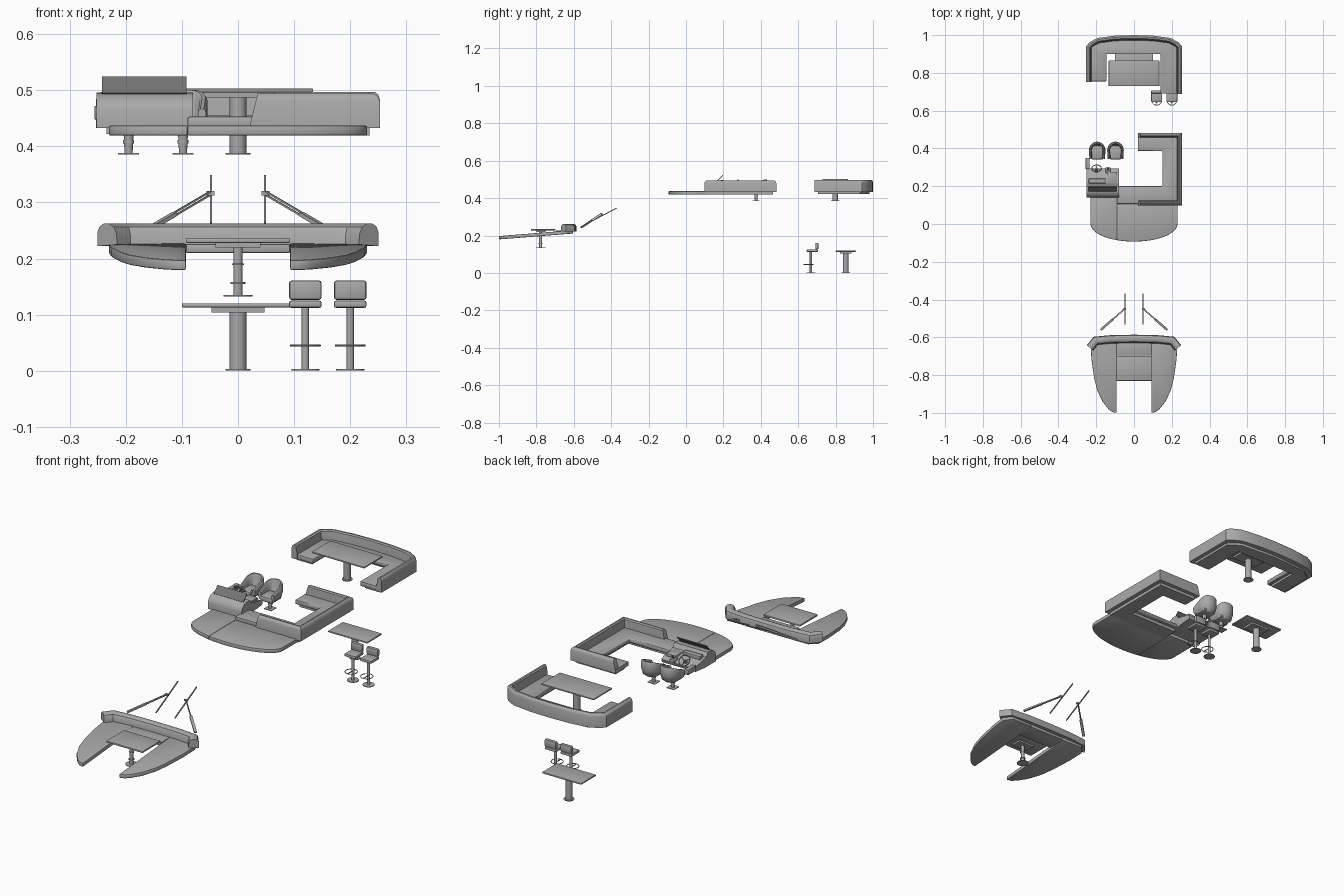
import bpy, bmesh, math
from mathutils import Vector, Matrix

cube = bpy.data.objects.get("Cube")
if cube:
    bpy.data.objects.remove(cube)


def material(name, v):
    m = bpy.data.materials.new(name)
    m.use_nodes = True
    m.diffuse_color = (v, v, v, 1)
    m.node_tree.nodes["Principled BSDF"].inputs["Base Color"].default_value = (v, v, v, 1)
    return m


GREY = material("light grey", 0.4)
DARK = material("dark grey glass", 0.18)


def finish(name, bm, bevel=0, mat=GREY, adjust=None):
    bmesh.ops.recalc_face_normals(bm, faces=bm.faces)
    if bevel:
        edges = [e for e in bm.edges if e.calc_face_angle(0) > 0.6]
        bmesh.ops.bevel(bm, geom=edges, offset=bevel, segments=2, profile=0.5,
                        affect='EDGES', clamp_overlap=True)
    if adjust:
        for v in bm.verts:
            v.co = adjust(v.co)
    me = bpy.data.meshes.new(name)
    bm.to_mesh(me)
    bm.free()
    me.materials.append(mat)
    ob = bpy.data.objects.new(name, me)
    bpy.context.collection.objects.link(ob)
    ob.select_set(True)
    bpy.context.view_layer.objects.active = ob
    return ob


def prism(name, pts, z0, z1, bevel=0, **kw):
    """Extrude a plan outline upwards."""
    bm = bmesh.new()
    face = bm.faces.new([bm.verts.new((x, y, z0)) for x, y in pts])
    up = bmesh.ops.extrude_face_region(bm, geom=[face])["geom"]
    bmesh.ops.translate(bm, vec=(0, 0, z1 - z0),
                        verts=[g for g in up if isinstance(g, bmesh.types.BMVert)])
    return finish(name, bm, bevel, **kw)


def box(name, x0, x1, y0, y1, z0, z1, bevel=0, **kw):
    return prism(name, [(x0, y0), (x1, y0), (x1, y1), (x0, y1)], z0, z1, bevel, **kw)


def disc(name, x, y, z0, z1, r, r2=None):
    bm = bmesh.new()
    bmesh.ops.create_cone(bm, cap_ends=True, segments=24, radius1=r, radius2=r2 or r, depth=z1 - z0,
                          matrix=Matrix.Translation((x, y, (z0 + z1) / 2)))
    return finish(name, bm)


def bar(name, a, b, w, t, **kw):
    """Rectangular rod between two points."""
    a, b = Vector(a), Vector(b)
    rot = (b - a).to_track_quat('Z', 'Y').to_matrix().to_4x4()
    size = Matrix.Diagonal((w, t, (b - a).length, 1))
    bm = bmesh.new()
    bmesh.ops.create_cube(bm, size=1, matrix=Matrix.Translation((a + b) / 2) @ rot @ size)
    return finish(name, bm, **kw)


def sweep(name, path, profile, adjust=None):
    """Run an (inward offset, height) profile along a plan path, with mitred corners."""
    path = [Vector(p) for p in path]
    dirs = [(q - p).normalized() for p, q in zip(path, path[1:])]
    bm = bmesh.new()
    rings = []
    for i, p in enumerate(path):
        d0, d1 = dirs[max(i - 1, 0)], dirs[min(i, len(dirs) - 1)]
        n = Vector((-d0.y - d1.y, d0.x + d1.x)).normalized()
        n /= n.dot(Vector((-d0.y, d0.x)))
        rings.append([bm.verts.new((*(p + n * d), z)) for d, z in profile])
    for a, b in zip(rings, rings[1:]):
        for i in range(len(a)):
            j = (i + 1) % len(a)
            bm.faces.new((a[i], a[j], b[j], b[i]))
    bm.faces.new(rings[0])
    bm.faces.new(rings[-1])
    return finish(name, bm, adjust=adjust)


def ring(name, centre, r, thick, tilt=0):
    bm = bmesh.new()
    m = Matrix.Translation(centre) @ Matrix.Rotation(tilt, 4, 'X')
    n, k = 24, 6
    grid = [[bm.verts.new(m @ Vector(((r + thick * math.cos(b)) * math.cos(a),
                                      (r + thick * math.cos(b)) * math.sin(a), thick * math.sin(b))))
             for b in (math.tau * j / k for j in range(k))] for a in (math.tau * i / n for i in range(n))]
    for i in range(n):
        for j in range(k):
            i2, j2 = (i + 1) % n, (j + 1) % k
            bm.faces.new((grid[i][j], grid[i2][j], grid[i2][j2], grid[i][j2]))
    return finish(name, bm)


def table(name, w, y0, y1, top, floor, r, block):
    y = (y0 + y1) / 2
    box(name + "_top", -w, w, y0, y1, top - 0.007, top, 0.002)
    box(name + "_mount", -block, block, y - 0.03, y + 0.03, top - 0.016, top - 0.007)
    disc(name + "_post", 0, y, floor, top - 0.016, r)
    disc(name + "_foot", 0, y, floor, floor + 0.003, r * 1.5)


# Bow lounge: two sloping wings, centre seat, wraparound backrest
wing = [(.093, -1), (.115, -.995), (.135, -.98), (.167, -.94), (.195, -.88), (.21, -.82),
        (.225, -.72), (.23, -.64), (.2, -.605), (.093, -.605)]
for s, side in ((1, "left"), (-1, "right")):
    prism(side + "_bow_wing", [(s * x, y) for x, y in wing], 0.179, 0.197, 0.003,
          adjust=lambda c: c + Vector((0, 0, 0.08 * (c.y + 1))))
box("bow_centre_seat", -.093, .093, -.697, -.605, .21, .226, .003)
sweep("bow_backrest", [(.25, -.642), (.214, -.597), (.12, -.588), (0, -.586), (-.12, -.588),
                       (-.214, -.597), (-.25, -.642)],
      [(0, .222), (0, .248), (.004, .257), (.013, .262), (.026, .262), (.037, .256), (.043, .243), (.044, .225)])
box("bow_table_top", -.093, .093, -.83, -.699, .228, .236, .002)
box("bow_table_mount", -.04, .04, -.8, -.75, .22, .228)
disc("bow_table_post", 0, -.777, .132, .222, .008)
for z, r in ((.132, .026), (.155, .013), (.188, .011)):
    disc("bow_table_flange", 0, -.777, z, z + .003, r)

# Wipers
for s, side in ((1, "left"), (-1, "right")):
    foot, elbow = Vector((s * .175, -.56, .243)), Vector((s * .05, -.45, .316))
    mid = foot.lerp(elbow, .5)
    bar(side + "_wiper_arm_base", foot, mid, .012, .007)
    for off in (-.003, .003):
        o = Vector((0, off, -off))
        bar(side + "_wiper_arm", mid + o, elbow + o, .003, .003)
    bar(side + "_wiper_joint", elbow - Vector((s * .008, 0, 0)), elbow + Vector((s * .006, 0, 0)), .008, .008)
    bar(side + "_wiper_blade", (s * .048, -.53, .263), (s * .048, -.37, .347), .004, .005)


# Sunpad in two halves with a curved front
def bow_arc(a, b, n=16):
    xs = [.23 * math.sin(a + (b - a) * i / n) for i in range(n + 1)]
    return [(x, -.093 * math.sqrt(max(0, 1 - (x / .23) ** 2))) for x in xs]


seam = math.asin(-.09 / .23)
prism("sunpad_large", bow_arc(seam, math.pi / 2) + [(.23, .115), (-.09, .115)], .419, .437, .003)
prism("sunpad_small", bow_arc(-math.pi / 2, seam) + [(-.09, .145), (-.23, .145)], .419, .437, .003)

# Middle U sofa
prism("middle_sofa_plinth", [(-.085, .11), (.234, .11), (.234, .465), (.035, .465), (.035, .4),
                             (.165, .4), (.165, .185), (-.085, .185)], .419, .434)
prism("middle_sofa_seat", [(-.09, .107), (.24, .107), (.24, .473), (.02, .473), (.02, .387),
                           (.15, .387), (.15, .2), (-.09, .2)], .433, .453, .004)
sweep("middle_sofa_backrest", [(.02, .098), (.253, .098), (.253, .483), (.02, .483)],
      [(0, .433), (0, .48), (.004, .489), (.011, .494), (.017, .494), (.022, .489), (.026, .45), (.026, .433)],
      adjust=lambda c: c + Vector((.015 * (c.z - .433) / .06 if c.x < .03 else 0, 0, 0)))

# Helm console: side profile extruded across, windscreen, wheel and controls
prof = [(.14, .433), (.14, .462), (.146, .478), (.158, .489), (.175, .495), (.2, .496), (.212, .478),
        (.28, .464), (.295, .455), (.29, .44), (.22, .433)]
prism("helm_console", prof, -.252, -.08, adjust=lambda c: Vector((c.z, c.x, c.y)))
bar("windscreen", (-.167, .17, .494), (-.167, .198, .523), .15, .004, mat=DARK)
box("instrument_pod", -.24, -.15, .215, .24, .47, .488, .003)
box("switch_panel", -.14, -.09, .22, .275, .464, .478, .003)
box("side_control_box", -.256, -.236, .29, .35, .447, .472, .003)
box("throttle_base", -.15, -.125, .27, .3, .455, .47, .003)
bar("throttle_lever", (-.138, .285, .468), (-.138, .3, .49), .005, .005)
hub = Vector((-.198, .295, .48))
ring("steering_wheel", hub, .025, .0025, -math.pi / 4)
bar("steering_column", hub, hub - Vector((0, .022, .022)), .009, .009)
for a in (90, 210, 330):
    t = math.radians(a)
    spoke = Matrix.Rotation(-math.pi / 4, 3, 'X') @ Vector((math.cos(t), math.sin(t), 0))
    bar("wheel_spoke", hub, hub + spoke * .025, .003, .003)

# Helm bucket chairs
for cx, side in ((-.195, "right"), (-.098, "left")):
    arc = [(cx + .044 * math.cos(math.pi * i / 14), .39 + .046 * math.sin(math.pi * i / 14)) for i in range(15)]
    sweep(side + "_chair_shell", [(cx + .041, .345)] + arc + [(cx - .041, .345)],
          [(.02, .425), (.006, .438), (0, .46), (0, .492), (.004, .5), (.01, .5), (.014, .492), (.015, .45), (.024, .438)],
          adjust=lambda c: Vector((c.x, c.y, .425 + (c.z - .425) * min(1, .55 + (c.y - .345) * 6))))
    box(side + "_chair_seat", cx - .033, cx + .033, .342, .415, .425, .45, .008)
    disc(side + "_chair_post", cx, .375, .385, .426, .007, .009)
    disc(side + "_chair_collar", cx, .375, .405, .411, .01)
    box(side + "_chair_foot", cx - .019, cx + .019, .356, .394, .385, .388)

# Aft U sofa with table
prism("aft_sofa_plinth", [(.234, .705), (.234, .93), (.18, .968), (0, .98), (-.18, .968), (-.234, .93),
                          (-.234, .77), (-.16, .77), (-.16, .915), (.155, .915), (.155, .705)], .422, .435)
prism("aft_sofa_seat", [(.24, .69), (.24, .935), (.185, .975), (0, .988), (-.185, .975), (-.24, .935),
                        (-.24, .755), (-.145, .755), (-.145, .9), (.14, .9), (.14, .69)], .433, .455, .004)
sweep("aft_sofa_backrest", [(.253, .688), (.253, .942), (.235, .962), (.193, .985), (.1, .997), (0, 1),
                            (-.1, .997), (-.193, .985), (-.235, .962), (-.253, .942), (-.253, .753)],
      [(0, .433), (0, .483), (.003, .492), (.009, .497), (.017, .497), (.022, .492), (.028, .452), (.028, .433)])
table("aft_table", .134, .73, .865, .503, .385, .015, .065)

# Bar table and two stools on the lower level
table("bar_table", .1, .8, .908, .12, 0, .015, .047)
for x, side in ((.12, "right"), (.2, "left")):
    box(side + "_stool_seat", x - .029, x + .029, .645, .705, .112, .125, .004)
    box(side + "_stool_back", x - .029, x + .029, .692, .708, .126, .161, .005)
    disc(side + "_stool_post", x, .668, 0, .113, .0065)
    disc(side + "_stool_foot", x, .668, 0, .003, .025)
    ring(side + "_stool_footrest", (x, .655, .045), .026, .0018)
    bar(side + "_stool_footrest_arm", (x, .668, .045), (x, .63, .045), .003, .003)

bpy.ops.object.shade_smooth_by_angle(angle=math.radians(35))
